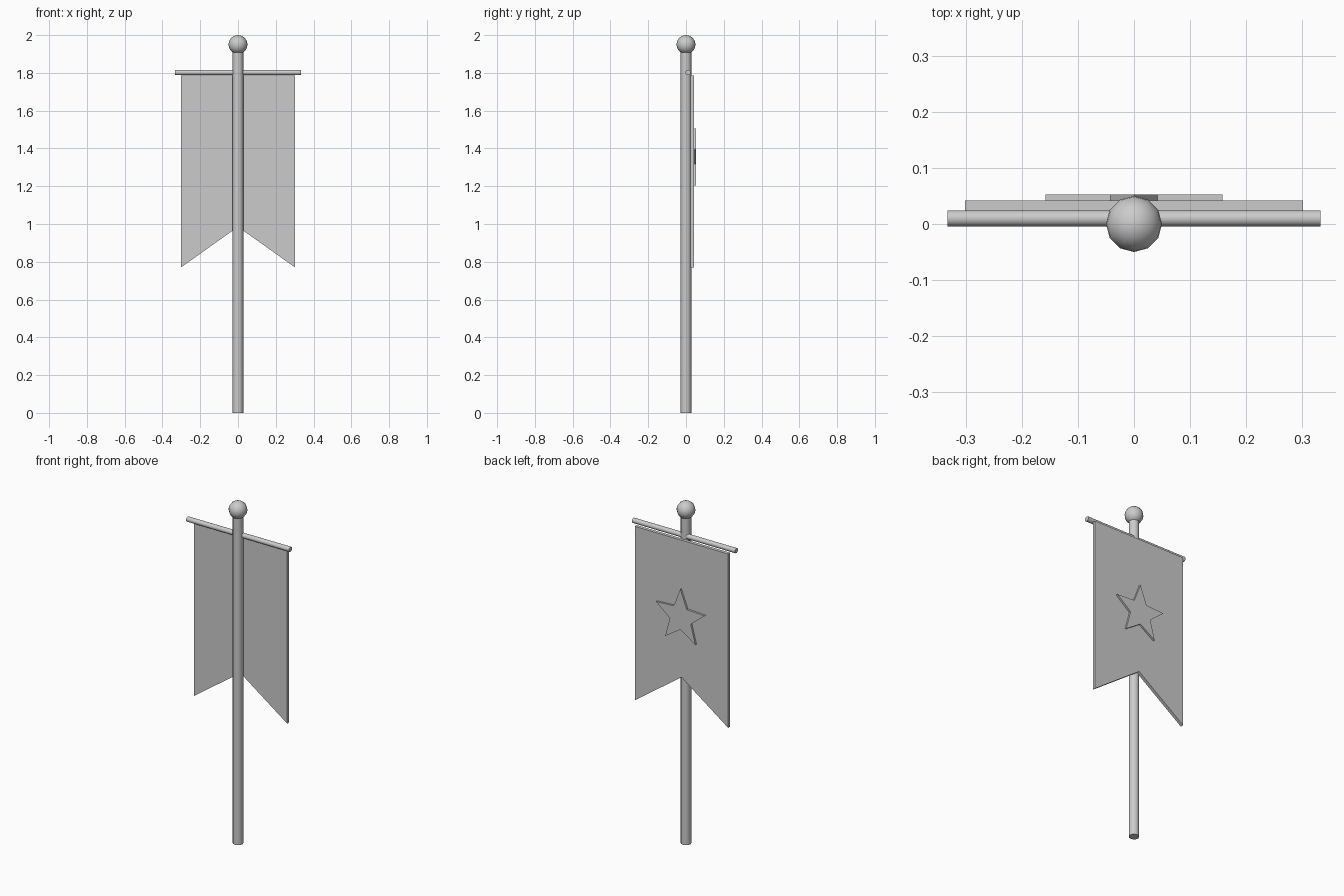
import bpy, bmesh, math
from mathutils import Matrix, Vector

cube = bpy.data.objects.get("Cube")
if cube:
    bpy.data.objects.remove(cube, do_unlink=True)

grey = bpy.data.materials.new("plain grey")
grey.use_nodes = True
colour = (0.6, 0.6, 0.6, 1)
grey.diffuse_color = colour
grey.node_tree.nodes["Principled BSDF"].inputs["Base Color"].default_value = colour


def finish(name, bm, smooth=False):
    bmesh.ops.recalc_face_normals(bm, faces=bm.faces)
    mesh = bpy.data.meshes.new(name)
    bm.to_mesh(mesh)
    bm.free()
    mesh.materials.append(grey)
    obj = bpy.data.objects.new(name, mesh)
    bpy.context.collection.objects.link(obj)
    if smooth:
        bpy.ops.object.select_all(action="DESELECT")
        obj.select_set(True)
        bpy.context.view_layer.objects.active = obj
        bpy.ops.object.shade_smooth_by_angle(angle=math.radians(40))
    return obj


def cylinder(name, centre, radius, length, turn=None):
    bm = bmesh.new()
    matrix = Matrix.Translation(centre) @ (turn or Matrix())
    bmesh.ops.create_cone(bm, cap_ends=True, segments=12, radius1=radius,
                          radius2=radius, depth=length, matrix=matrix)
    finish(name, bm, True)


def plate(name, outline, y_front, y_back):
    """Extrude an x-z outline from y_front to y_back."""
    bm = bmesh.new()
    face = bm.faces.new([bm.verts.new((x, y_front, z)) for x, z in outline])
    side = bmesh.ops.extrude_face_region(bm, geom=[face], use_keep_orig=True)["geom"]
    moved = [v for v in side if isinstance(v, bmesh.types.BMVert)]
    bmesh.ops.translate(bm, verts=moved, vec=Vector((0, y_back - y_front, 0)))
    finish(name, bm)


# Upright pole and crossbar
cylinder("pole", (0, 0, 0.96), 0.028, 1.92)
cylinder("crossbar", (0, 0.01, 1.802), 0.0145, 0.666, Matrix.Rotation(math.pi / 2, 4, "Y"))

# Ball on top of the pole
ball = bmesh.new()
bmesh.ops.create_uvsphere(ball, u_segments=12, v_segments=12, radius=0.05,
                          matrix=Matrix.Translation((0, 0, 1.95)))
finish("finial_ball", ball, True)

# Swallow-tailed cloth
plate("banner", [(-0.302, 1.787), (0.302, 1.787), (0.302, 0.77),
                 (0, 0.985), (-0.302, 0.77)], 0.023, 0.042)

# Raised five-pointed star on the back of the cloth
star = []
for i in range(10):
    angle = math.pi / 2 + i * math.pi / 5
    radius = 0.071 if i % 2 else 0.166
    star.append((radius * math.cos(angle), 1.339 + radius * math.sin(angle)))
plate("star", star, 0.041, 0.053)
